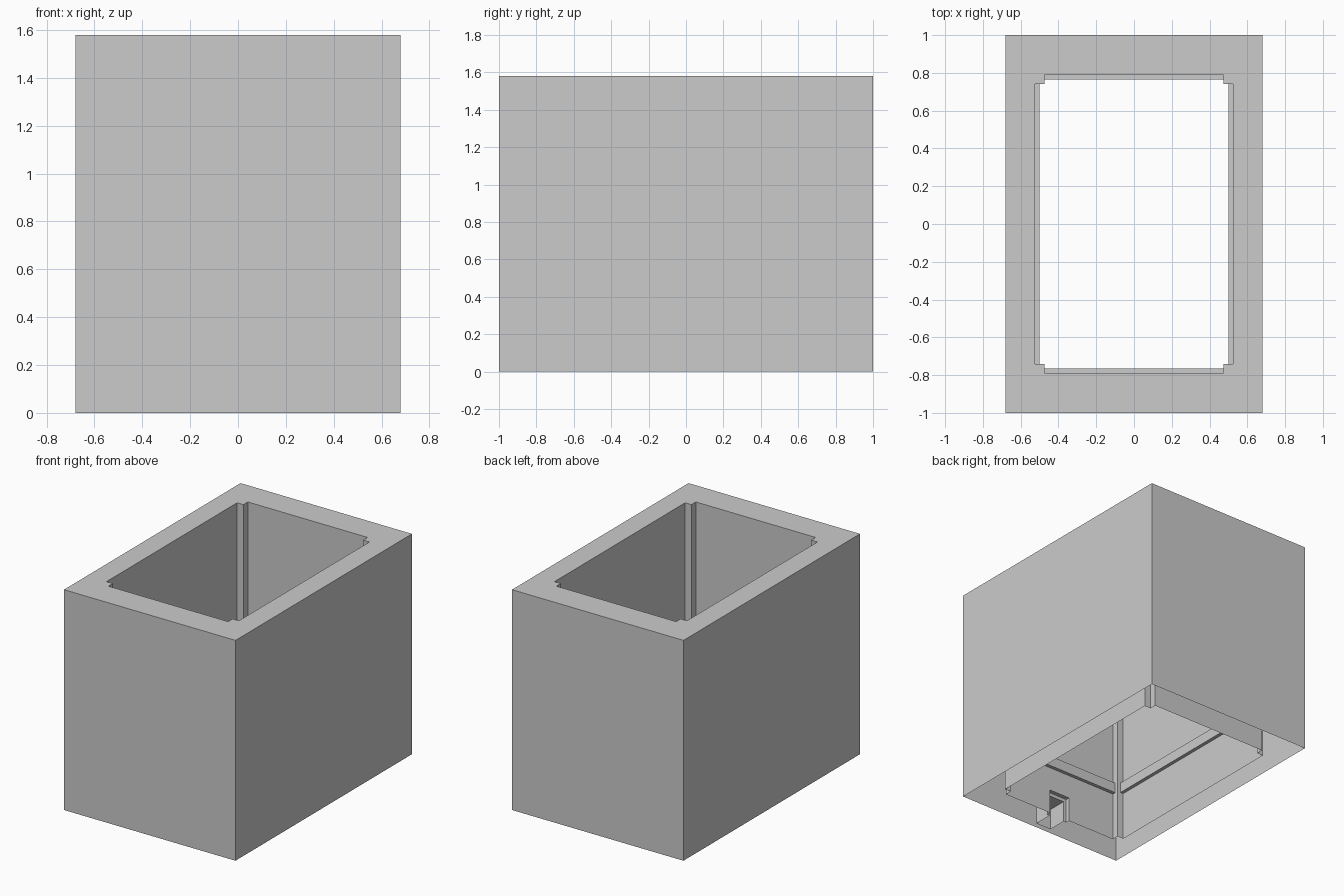
import bpy, bmesh
from mathutils import Matrix, Vector

if "Cube" in bpy.data.objects:
    bpy.data.objects.remove(bpy.data.objects["Cube"])

W, L, H = 0.68, 1.0, 1.58          # outer half width, half length, height
IX, IY = 0.525, 0.79               # inner wall planes
PX, PY = 0.475, 0.74               # corner pillar edges


def finish(name, bm, recalc=True):
    bmesh.ops.remove_doubles(bm, verts=bm.verts, dist=1e-5)
    if recalc:
        bmesh.ops.recalc_face_normals(bm, faces=bm.faces)
    me = bpy.data.meshes.new(name)
    bm.to_mesh(me)
    bm.free()
    ob = bpy.data.objects.new(name, me)
    bpy.context.collection.objects.link(ob)
    return ob


def face(bm, pts):
    return bm.faces.new([bm.verts.new(p) for p in pts])


def strip(bm, a, b):
    """Quads joining two point rows."""
    for i in range(len(a) - 1):
        face(bm, [a[i], a[i + 1], b[i + 1], b[i]])


def arch(hw, h, y):
    return [(-hw, y, 0), (-hw, y, h), (hw, y, h), (hw, y, 0)]


# Hollow shell: outer walls, inner walls with corner pillars, top rim, open below
bm = bmesh.new()
outer = [(-W, -L), (W, -L), (W, L), (-W, L)]
inner = [(-PX, -IY), (PX, -IY), (PX, -PY), (IX, -PY), (IX, PY), (PX, PY),
         (PX, IY), (-PX, IY), (-PX, PY), (-IX, PY), (-IX, -PY), (-PX, -PY)]
front_opening = arch(0.085, 0.18, -IY)
for loop in (outer, inner):
    for i, (x, y) in enumerate(loop):
        u, v = loop[(i + 1) % len(loop)]
        if loop is inner and i == 0:    # front inner wall goes around the hearth opening
            face(bm, [(x, y, 0)] + front_opening + [(u, v, 0), (u, v, H), (x, y, H)])
        else:
            face(bm, [(x, y, 0), (u, v, 0), (u, v, H), (x, y, H)])

# Stepped recess low in the front wall
step_a = arch(0.085, 0.18, -IY - 0.03)
step_b = arch(0.062, 0.155, -IY - 0.03)
back = arch(0.062, 0.155, -0.96)
strip(bm, front_opening, step_a)
strip(bm, step_a, step_b)
strip(bm, step_b, back)
face(bm, back)
bmesh.ops.remove_doubles(bm, verts=bm.verts, dist=1e-5)
rim = [e for e in bm.edges if all(abs(v.co.z - H) < 1e-5 for v in e.verts)]
bmesh.ops.triangle_fill(bm, edges=rim, use_beauty=True, use_dissolve=False)
top = [f for f in bm.faces if all(abs(v.co.z - H) < 1e-5 for v in f.verts)]
for f in top:
    f.normal_update()
finish("hollow_shell", bm)


# Wall rails between the pillars on all four inner walls
def rail(name, half, wall, quarter_turns):
    bm = bmesh.new()
    prof = [(wall, 0.355), (wall - 0.025, 0.355), (wall - 0.025, 0.43), (wall, 0.43)]
    strip(bm, [(half, -d, z) for d, z in prof], [(-half, -d, z) for d, z in prof])
    bmesh.ops.rotate(bm, verts=bm.verts, cent=Vector(),
                     matrix=Matrix.Rotation(quarter_turns * 1.5707963, 3, 'Z'))
    # keep faces turned into the room
    bm.normal_update()
    lowest = min(bm.faces, key=lambda f: f.calc_center_median().z)
    if lowest.normal.z > 0:
        bmesh.ops.reverse_faces(bm, faces=bm.faces)
    finish(name, bm, False)


for turn, name in enumerate(("front_rail", "right_rail", "back_rail", "left_rail")):
    rail(name, *((PX, IY) if turn % 2 == 0 else (PY, IX)), turn)
